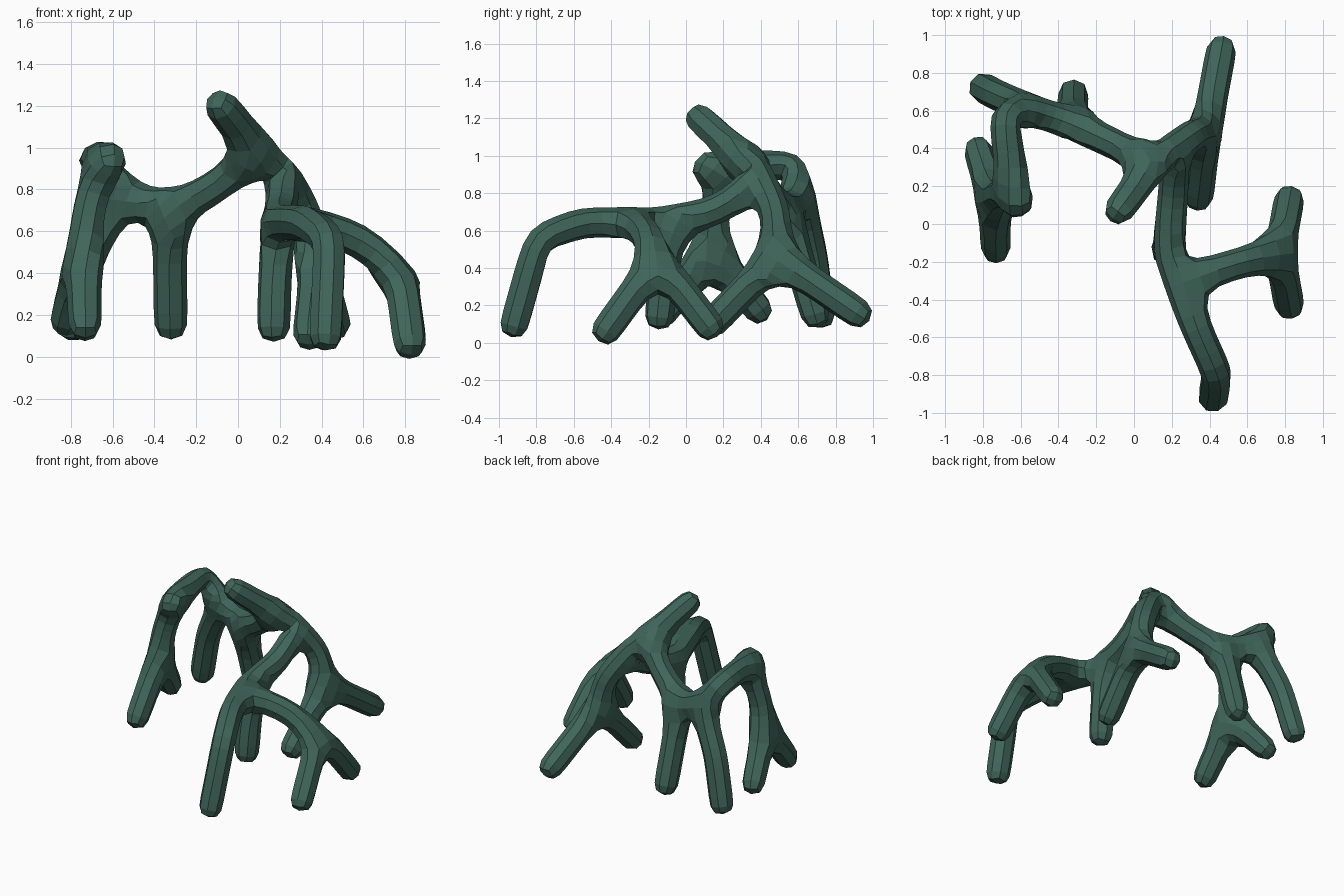
import bpy, bmesh

if "Cube" in bpy.data.objects:
    bpy.data.objects.remove(bpy.data.objects["Cube"])

# Branch paths: each is a list of points; shared names are joints
J = {
    "crown":  (0.22, 0.41, 0.87),
    "rear":   (0.38, 0.48, 0.46),
    "ridge":  (0.11, 0.33, 0.96),
    "mid":    (-0.33, 0.53, 0.70),
    "knee":   (-0.56, 0.61, 0.78),
    "arch":   (-0.64, 0.19, 0.94),
    "left":   (-0.74, 0.13, 0.50),
    "neck":   (0.18, -0.09, 0.64),
    "fork":   (0.22, -0.29, 0.655),
    "right":  (0.77, -0.15, 0.45),
}
paths = [
    [(-0.12, 0.02, 1.25), "ridge", "crown", (0.32, 0.48, 0.68), "rear"],  # main ridge
    ["rear", (0.475, 0.99, 0.11)],                                         # rear feet
    ["rear", (0.335, 0.09, 0.05)],
    ["ridge", (-0.14, 0.44, 0.79), "mid", "knee", (-0.69, 0.57, 0.95), "arch", (-0.585, 0.035, 0.975)],
    ["mid", (-0.32, 0.715, 0.07)],                                         # left legs
    ["knee", (-0.72, 0.68, 0.46), (-0.815, 0.73, 0.07)],
    ["arch", (-0.71, 0.16, 0.72), "left"],
    ["left", (-0.73, -0.185, 0.08)],
    ["left", (-0.84, 0.44, 0.11)],
    ["crown", (0.21, 0.17, 0.71), "neck", "fork", (0.33, -0.55, 0.645), (0.44, -0.79, 0.56), (0.415, -0.94, 0.02)],
    ["neck", (0.17, -0.15, 0.06)],                                         # front legs
    ["fork", (0.51, -0.22, 0.59), "right"],
    ["right", (0.83, -0.475, 0.0)],
    ["right", (0.83, 0.175, 0.025)],
]

bm = bmesh.new()
skin = bm.verts.layers.skin.verify()
joints = {}


def vert(p):
    if p not in joints:
        v = bm.verts.new(J[p] if isinstance(p, str) else p)
        v[skin].radius = (0.088, 0.088)
        v[skin].use_root = p == "crown"
        joints[p] = v
    return joints[p]


for path in paths:
    vs = [vert(p) for p in path]
    for a, b in zip(vs, vs[1:]):
        bm.edges.new((a, b))

me = bpy.data.meshes.new("branching_frame")
bm.to_mesh(me)
bm.free()
frame = bpy.data.objects.new("branching_frame", me)
bpy.context.collection.objects.link(frame)

# Square limbs around the paths, rounded to eight sides
frame.modifiers.new("limbs", "SKIN").use_smooth_shade = False
sub = frame.modifiers.new("round", "SUBSURF")
sub.levels = sub.render_levels = 1

bpy.context.view_layer.objects.active = frame
frame.select_set(True)
for m in list(frame.modifiers):
    bpy.ops.object.modifier_apply(modifier=m.name)

mat = bpy.data.materials.new("dark green")
mat.diffuse_color = (0.05, 0.13, 0.1, 1)
mat.use_nodes = True
mat.node_tree.nodes["Principled BSDF"].inputs["Base Color"].default_value = mat.diffuse_color
frame.data.materials.clear()
frame.data.materials.append(mat)
for f in frame.data.polygons:
    f.use_smooth = False
    f.material_index = 0
